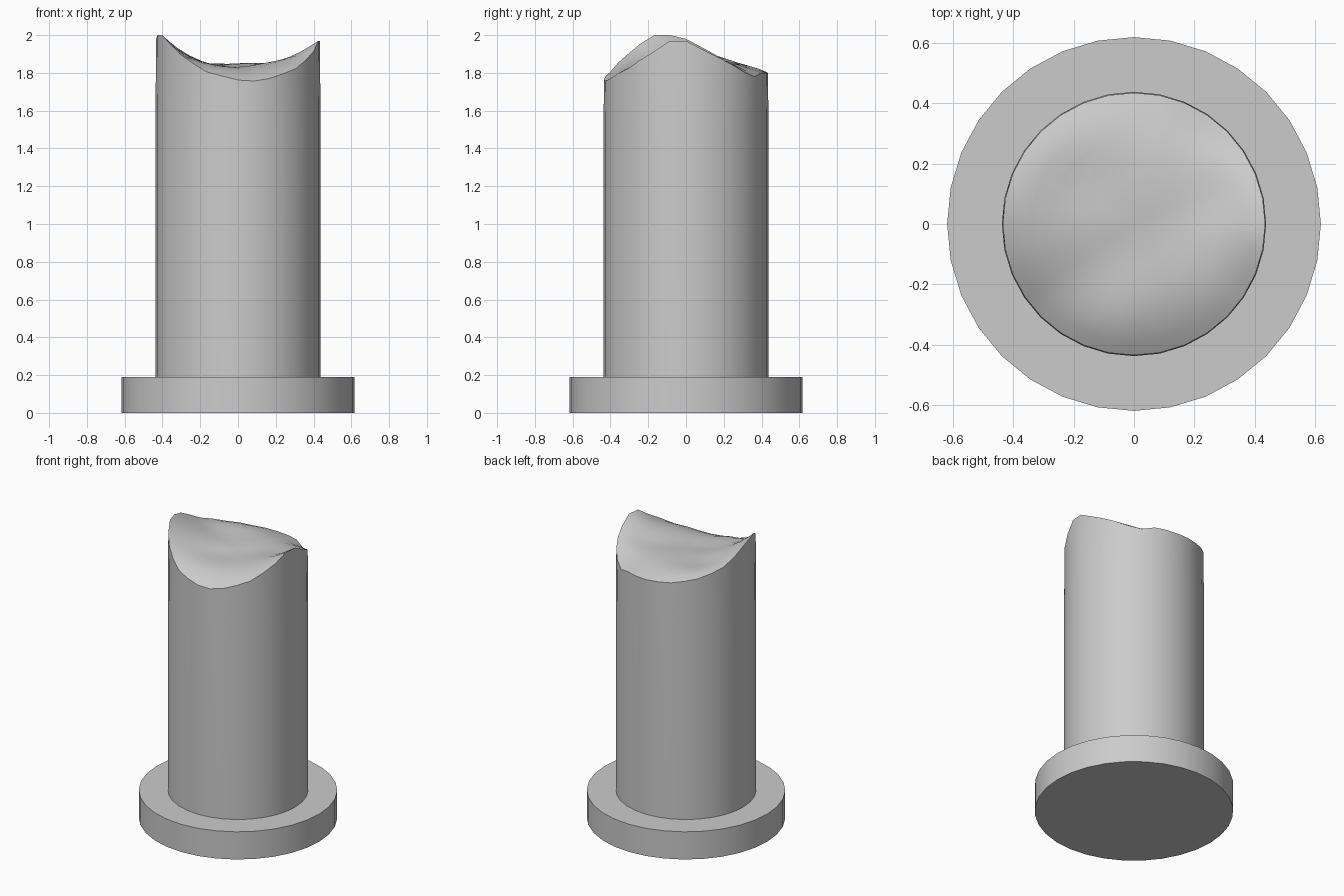
import bpy, bmesh, math

if "Cube" in bpy.data.objects:
    bpy.data.objects.remove(bpy.data.objects["Cube"])

SIDES = 32

def finish(bm, name):
    bmesh.ops.recalc_face_normals(bm, faces=bm.faces)
    mesh = bpy.data.meshes.new(name)
    bm.to_mesh(mesh)
    bm.free()
    obj = bpy.data.objects.new(name, mesh)
    bpy.context.collection.objects.link(obj)
    bpy.ops.object.select_all(action='DESELECT')
    obj.select_set(True)
    bpy.context.view_layer.objects.active = obj
    bpy.ops.object.shade_smooth_by_angle(angle=math.radians(32))
    return obj

# round base slab
bm = bmesh.new()
bmesh.ops.create_cone(bm, cap_ends=True, segments=SIDES, radius1=0.618, radius2=0.618, depth=0.19)
bmesh.ops.translate(bm, vec=(0, 0, 0.095), verts=bm.verts)
finish(bm, "base_slab")

# broken rim: (angle in degrees, height)
RIM = [(0, 1.97), (11.25, 1.925), (22.5, 1.885), (45, 1.805), (56.25, 1.78), (67.5, 1.80),
       (90, 1.80), (112.5, 1.81), (135, 1.84), (157.5, 1.89), (180, 1.98), (191.25, 2.0),
       (202.5, 2.0), (213.75, 1.955), (225, 1.90), (247.5, 1.805), (270, 1.762), (281.25, 1.757),
       (292.5, 1.77), (315, 1.823), (337.5, 1.915), (348.75, 1.97), (360, 1.97)]

def rim_height(deg):
    for (a, za), (b, zb) in zip(RIM, RIM[1:]):
        if a <= deg <= b:
            return za + (zb - za) * (deg - a) / (b - a)

def inner_height(x, y):
    ridge = 0.015 * math.exp(-((y - 0.27) / 0.09) ** 2)
    rough = 0.006 * math.sin(13 * x + 7 * y) + 0.005 * math.sin(17 * y - 9 * x)
    return 1.84 + 0.35 * x * x + ridge + rough

# column shaft with fractured top
bm = bmesh.new()
R_LOW, R_TOP = 0.437, 0.434

def ring(radius, height):
    verts = []
    for i in range(SIDES):
        t = 2 * math.pi * i / SIDES
        x, y = radius * math.cos(t), radius * math.sin(t)
        verts.append(bm.verts.new((x, y, height(x, y, 360 * i / SIDES))))
    return verts

def fracture(x, y, deg):
    w = min(1, math.hypot(x, y) / R_TOP) ** 4
    return (1 - w) * inner_height(x, y) + w * rim_height(deg)

rings = [ring(R_LOW, lambda x, y, d: 0.19), ring(R_LOW, lambda x, y, d: 1.5)]
rings += [ring(r, fracture) for r in (R_TOP, 0.39, 0.34, 0.28, 0.21, 0.14, 0.07)]
for a, b in zip(rings, rings[1:]):
    for i in range(SIDES):
        j = (i + 1) % SIDES
        bm.faces.new((a[i], a[j], b[j], b[i]))
centre = bm.verts.new((0, 0, inner_height(0, 0)))
for i in range(SIDES):
    bm.faces.new((rings[-1][i], rings[-1][(i + 1) % SIDES], centre))
bm.faces.new(rings[0][::-1])
finish(bm, "broken_column")
